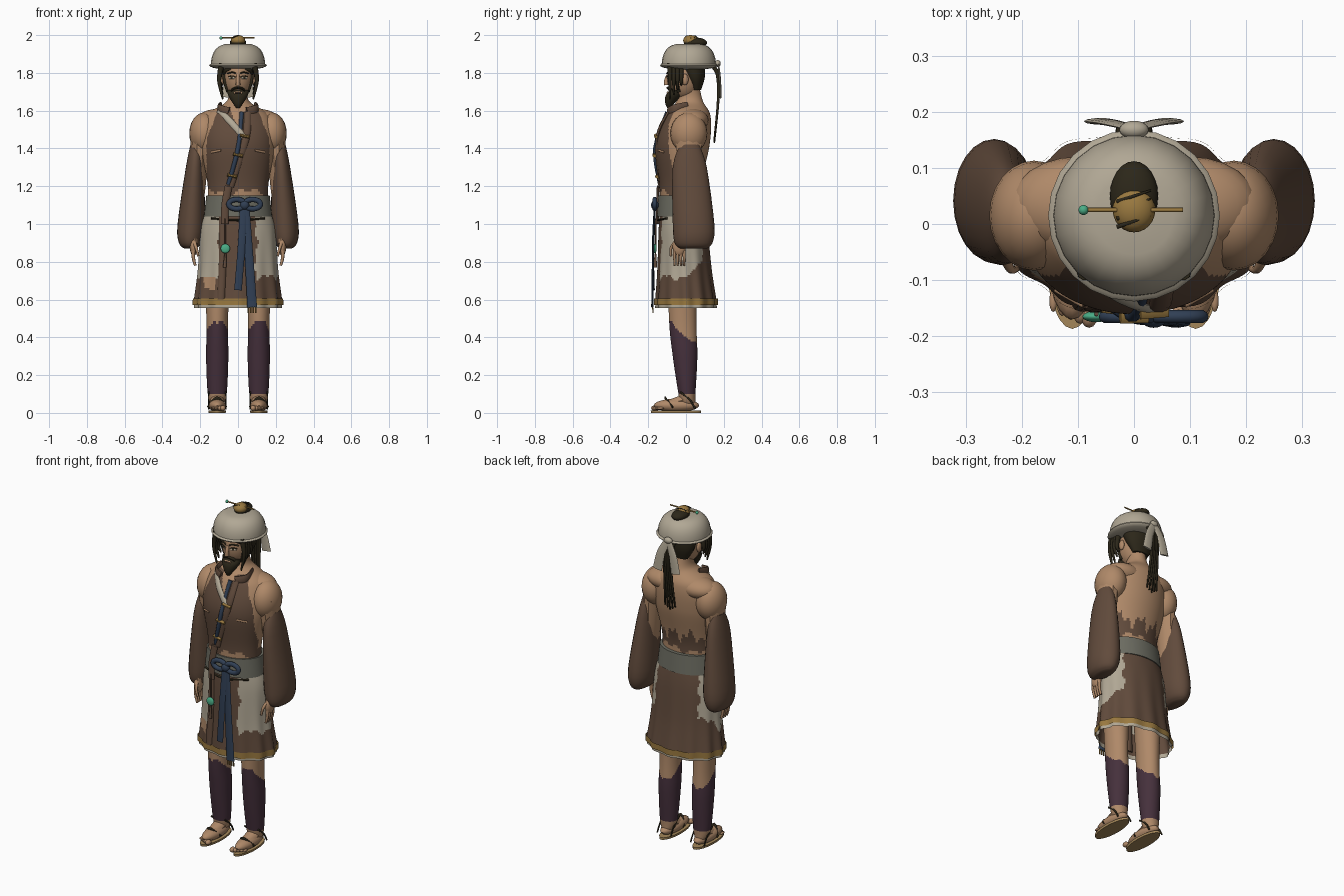
import bpy, bmesh, math
from mathutils import Vector
from mathutils.bvhtree import BVHTree

cube = bpy.data.objects.get("Cube")
if cube:
    bpy.data.objects.remove(cube, do_unlink=True)

COLOURS = {
    "skin": (.43, .25, .14), "brown": (.12, .07, .045), "cream": (.44, .39, .3),
    "purple": (.06, .03, .045), "navy": (.03, .05, .09), "gold": (.32, .19, .05),
    "jade": (.07, .42, .24), "hair": (.025, .02, .01), "belt_grey": (.15, .15, .12),
    "sole_tan": (.37, .24, .1)}
MATERIALS = {}
for colour, rgb in COLOURS.items():
    material = bpy.data.materials.new(colour)
    material.use_nodes = True
    material.diffuse_color = (*rgb, 1)
    shader = material.node_tree.nodes["Principled BSDF"]
    shader.inputs["Base Color"].default_value = (*rgb, 1)
    MATERIALS[colour] = material

SIDES = (-1, 1)
Y_AXIS, Z_AXIS = Vector((0, 1, 0)), Vector((0, 0, 1))


def finish(name, colour, bm):
    bmesh.ops.recalc_face_normals(bm, faces=bm.faces)
    mesh = bpy.data.meshes.new(name)
    bm.to_mesh(mesh)
    bm.free()
    mesh.shade_smooth()
    mesh.set_sharp_from_angle(angle=math.radians(45))
    mesh.materials.append(MATERIALS[colour])
    part = bpy.data.objects.new(name, mesh)
    bpy.context.collection.objects.link(part)
    return part


def skin_rings(name, colour, rings, caps=True):
    bm = bmesh.new()
    loops = [[bm.verts.new(point) for point in ring] for ring in rings]
    for upper, lower in zip(loops, loops[1:]):
        for i in range(len(upper)):
            bm.faces.new((upper[i - 1], upper[i], lower[i], lower[i - 1]))
    if caps:
        bm.faces.new(loops[0])
        bm.faces.new(loops[-1])
    return finish(name, colour, bm)


def smooth_rows(rows, steps):
    """Catmull-Rom interpolation of rows of numbers."""
    padded = [rows[0], *rows, rows[-1]]
    result = []
    for group in zip(padded, padded[1:], padded[2:], padded[3:]):
        for step in range(steps):
            t = step / steps
            result.append([q + t / 2 * (r - p + t * (2*p - 5*q + 4*r - s + t * (3*(q - r) + s - p)))
                           for p, q, r, s in zip(*group)])
    return result + [list(rows[-1])]


def circle(count):
    turns = [math.tau * i / count for i in range(count)]
    return [(math.cos(turn), math.sin(turn)) for turn in turns]


def loft(name, colour, rows, centre=0, lean=0, count=24, steps=4, caps=True, wave=0):
    """Level oval rings; each row holds z, half width, front y and back y."""
    rings = []
    for z, half, front, back in smooth_rows(rows, steps):
        middle, depth = (front + back) / 2, (back - front) / 2
        ring = []
        for i, (c, s) in enumerate(circle(count)):
            fold = 1 + wave * (1 - z) * math.cos(math.tau * i / 10)
            ring.append((centre + lean * (z - 1) + half * fold * c, middle + depth * fold * s, z))
        rings.append(ring)
    return skin_rings(name, colour, rings, caps)


def sweep(name, colour, path, width, thick, tip=1, side=1, up=Y_AXIS, steps=4):
    """Oval section along a path, scaled towards tip at its end."""
    points = [Vector((side * x, y, z)) for x, y, z in smooth_rows(path, steps)]
    last = len(points) - 1
    rings = []
    for i, point in enumerate(points):
        tangent = points[min(i + 1, last)] - points[max(i - 1, 0)]
        across = tangent.cross(up).normalized()
        outward = across.cross(tangent).normalized()
        scale = 1 + (tip - 1) * i / last
        rings.append([point + scale * (across * width * c + outward * thick * s)
                      for c, s in circle(10)])
    return skin_rings(name, colour, rings)


def ball(name, colour, place, size, count=24):
    bm = bmesh.new()
    bmesh.ops.create_uvsphere(bm, u_segments=count, v_segments=count // 2, radius=1)
    bmesh.ops.scale(bm, vec=size, verts=bm.verts)
    bmesh.ops.translate(bm, vec=place, verts=bm.verts)
    return finish(name, colour, bm)


def strip(name, colour, base, path, width, thick=.01, side=1):
    """Band lying on the front of another part, through x, z points."""
    mesh = base.data
    tree = BVHTree.FromPolygons([v.co for v in mesh.vertices], [p.vertices for p in mesh.polygons])
    placed = [(x, tree.ray_cast(Vector((side * x, -1, z)), Y_AXIS)[0].y, z) for x, z in path]
    sweep(name, colour, placed, width, thick, side=side)


def paint(part, rule):
    mesh = part.data
    for face in mesh.polygons:
        colour = rule(*face.center)
        if colour not in mesh.materials:
            mesh.materials.append(MATERIALS[colour])
        face.material_index = mesh.materials.find(colour)


def ragged(a):
    return (math.sin(a * 30) + math.sin(a * 70 + 1)) / 2


def vest_rule(x, y, z):
    rise = max(0, z - 1.45)
    if z > 1.62 or z < 1.17 + ragged(x) / 40:
        return "skin"
    if y < 0 and abs(x) < (z - 1.5) * .4:
        return "skin"
    chest = y < rise / 2 - .04 and abs(x) < .166 - rise * .4
    flank = z < 1.2 or y > .02 and z < 1.26 + ragged(x * 2) / 20
    return "brown" if chest or flank else "skin"


def skirt_rule(x, y, z):
    edge = (.095 if y < 0 else .14) + ragged(z) / 80
    low = .72 + ragged(x + y) / 40 + max(0, y)
    if abs(x) > edge and z > low:
        return "cream"
    return "skin" if -.18 < x < -.12 and y < 0 and z > .65 + ragged(x) / 80 else "brown"


def wrap_rule(x, y, z):
    return "purple" if .1 < z < .41 - y * .85 + ragged(x * 2) / 80 else "skin"


# Torso with torn open-backed vest
torso = loft("torso_and_vest", "skin", [
    (1.73, .05, -.04, .07), (1.65, .06, -.05, .09), (1.57, .17, -.11, .13),
    (1.42, .195, -.16, .125), (1.2, .16, -.14, .08), (1, .16, -.14, .09)], count=120, steps=16)
paint(torso, vest_rule)
strip("cream_lapel", "cream", torso, [(-.1, 1.6), (-.04, 1.54), (.03, 1.46)], .018)
strip("right_lapel", "brown", torso, [(.05, 1.59), (.04, 1.45), (-.04, 1.2)], .02)
strip("navy_trim", "navy", torso, [(.02, 1.59), (0, 1.4), (-.05, 1.21)], .012, .014)
for x, z in ((.035, 1.46), (0, 1.36), (-.03, 1.25)):
    strip("gold_clasp", "gold", torso, [(x - .025, z + .01), (x + .025, z)], .01, .02)

# Collar, shoulders, arms, sleeves and hands
for side in SIDES:
    sweep("collar", "brown", [(.05, -.09, 1.59), (.1, -.06, 1.61), (.09, .01, 1.63)],
          .01, .03, .6, side, Z_AXIS)
    strip("vest_tear", "skin", torso, [(.09, 1.39), (.14, 1.38)], .006, .006, side)
    ball("shoulder_slope", "skin", (side * .1, .035, 1.55), (.12, .085, .06))
    ball("shoulder", "skin", (side * .178, .015, 1.48), (.08, .098, .11))
    sweep("arm", "skin", [(.2, .01, 1.5), (.21, .02, 1.2), (.235, -.03, .9)], .055, .08, .4, side)
    loft("sleeve", "brown", [
        (1.42, .03, -.03, .07), (1.3, .047, -.07, .11), (1, .073, -.07, .15),
        (.9, .06, -.06, .14), (.87, .03, -.03, .11)], side * .247, side * -.06)
    ball("palm", "skin", (side * .235, -.036, .88), (.02, .035, .05))
    for i in range(4):
        y = (i - 3) * .017 - .01
        sweep("finger", "skin", [(.236, y, .86), (.236, y, .82), (.226, y, .78)],
              .011, .009, .6, side)
    sweep("thumb", "skin", [(.23, -.06, .9), (.22, -.08, .87), (.21, -.08, .83)],
          .01, .01, .6, side)

# Skirt, hem and underskirt
skirt = loft("skirt", "brown", [
    (1.06, .175, -.14, .1), (.96, .198, -.145, .115), (.75, .21, -.15, .135),
    (.58, .23, -.16, .16)], count=120, steps=20, caps=False, wave=.07)
paint(skirt, skirt_rule)
for name, colour, top, bottom, reach in (("gold_hem", "gold", .605, .57, .165),
                                         ("underskirt", "cream", .58, .555, .158)):
    loft(name, colour, [(z, reach + .068, -reach, reach) for z in (top, bottom)],
         count=120, steps=1, caps=False, wave=.07)
strip("skirt_overlap", "brown", skirt, [(-.08, 1.04), (-.08, .85), (-.09, .6)], .02)

# Belt, bow, hanging tails and pendant
loft("belt", "belt_grey", [(1.15, .168, -.147, .1), (1.04, .18, -.153, .11)], count=48)
sweep("lapel_end", "brown", [(-.05, -.147, 1.2), (-.068, -.15, 1.1), (-.07, -.15, 1)], .02, .008)
strip("waist_cord", "hair", skirt, [(-.14, 1.03), (0, 1.02), (.14, 1.03)], .006, .012)
ball("bow_knot", "navy", (.035, -.165, 1.1), (.025, .02, .025))
for side in SIDES:
    loop = [(.035 + side * .042 * (1 - c), -.165, 1.105 + s * .025) for c, s in circle(8)]
    sweep("bow_loop", "navy", loop + loop[:1], .014, .012)
sweep("short_sash_tail", "navy", [(.03, -.165, 1.1), (.02, -.175, .9), (0, -.17, .65)], .02, .005)
sweep("long_sash_tail", "navy", [(.04, -.165, 1.1), (.06, -.175, .8), (.075, -.178, .56)],
      .02, .005, 1.3)
for i in range(4):
    x = .055 + i * .013
    sweep("sash_fringe", "gold", [(x, -.177, .57), (x, -.175, .53)], .004, .003)
sweep("pendant_cord", "brown", [(-.067, -.16, 1.03), (-.067, -.162, .8)], .004, .004)
sweep("pendant_tassel", "brown", [(-.067, -.162, .84), (-.07, -.162, .77)], .005, .005, 2)
ball("jade_pendant", "jade", (-.067, -.165, .87), (.025, .01, .025))

# Legs, leg wraps, feet and sandals
for side in SIDES:
    centre = side * .11
    leg = loft("leg", "skin", [
        (.9, .08, -.1, .06), (.5, .057, -.09, .055), (.3, .059, -.07, .06),
        (.1, .05, -.04, .05), (.04, .03, -.03, .05)], centre, count=60, steps=20)
    paint(leg, wrap_rule)
    ball("foot", "skin", (centre, -.05, .04), (.045, .12, .035))
    sweep("instep", "skin", [(.11, .02, .08), (.11, -.06, .055), (.11, -.13, .035)],
          .04, .03, .7, side, Z_AXIS)
    for i in range(5):
        size = .015 - i * .002
        ball("toe", "skin", (side * (.08 + i * .016), i * .007 - .165, .025), (size, .02, size), 12)
    loft("sandal_sole", "sole_tan", [(.013, .047, -.187, .08), (0, .045, -.185, .08)],
         centre, steps=1)
    sweep("toe_strap", "hair", [(.065, -.07, .03), (.11, -.11, .08), (.158, -.07, .03)],
          .008, .004, side=side)
    for x in (.065, .155):
        sweep("ankle_strap", "hair", [(x, .05, .02), (x, .02, .07), (x, -.03, .11)],
              .005, .004, side=side, up=Vector((1, 0, 0)))

# Head, beard and face
head = ball("head", "skin", (0, -.01, 1.78), (.078, .09, .12), 32)
beard = loft("beard", "hair", [
    (1.71, .058, -.085, -.03), (1.68, .052, -.108, -.02),
    (1.64, .028, -.11, -.06), (1.615, .01, -.1, -.08)])
sweep("nose", "skin", [(0, -.095, 1.79), (0, -.105, 1.76), (0, -.105, 1.735)], .009, .009, 1.4)
strip("chin_skin", "skin", beard, [(-.02, 1.693), (.02, 1.693)], .009, .004)
strip("lips", "brown", beard, [(-.016, 1.695), (.016, 1.695)], .004, .007)
strip("hairline", "hair", head, [(-.07, 1.8), (-.05, 1.82), (.05, 1.82), (.07, 1.8)], .01)
for side in SIDES:
    strip("moustache", "hair", head, [(0, 1.722), (.025, 1.715), (.04, 1.69)], .007, .016, side)
    strip("sideburn", "hair", head, [(.073, 1.79), (.068, 1.75), (.052, 1.7)], .01, .01, side)
    strip("eye_white", "cream", head, [(.018, 1.774), (.046, 1.774)], .006, .004, side)
    strip("iris", "hair", head, [(.027, 1.775), (.037, 1.775)], .006, .006, side)
    strip("eyelid", "hair", head, [(.014, 1.777), (.03, 1.785), (.05, 1.78)], .002, .006, side)
    strip("eyebrow", "hair", head, [(.012, 1.797), (.03, 1.803), (.055, 1.797)], .004, .008, side)
    ball("ear", "skin", (side * .083, -.005, 1.765), (.012, .018, .03))

# Hair, front locks and ponytail
loft("hair_cap", "hair", [(1.87, .09, -.06, .1), (1.78, .085, -.01, .1), (1.71, .05, .03, .08)])
for side in SIDES:
    for i in range(4):
        y = i * .02 - .085
        sweep("front_lock", "hair", [(.085, y, 1.85), (.1, y, 1.76), (.08, y, 1.66 + i * .025)],
              .017, .016, .25, side)
for i in range(-2, 3):
    x = i * .011
    sweep("ponytail_strand", "hair", [
        (x, .13, 1.85), (x, .168, 1.79), (x, .17, 1.65), (x * 1.5, .15, 1.43 + abs(x))],
        .014, .014, .3)

# Hat with ribbon, topknot and hairpin
dome = [(1.84 + .115 * math.sin(i / 6), .144 * math.cos(i / 6) ** .5) for i in range(9)]
loft("hat_dome", "cream", [(z, r, .015 - r, .015 + r) for z, r in dome], steps=1)
ball("hat_brim", "cream", (0, .015, 1.84), (.153, .153, .025))
ball("ribbon_knot", "cream", (0, .168, 1.85), (.026, .016, .018))
for side in SIDES:
    sweep("ribbon_tail", "cream", [(0, .17, 1.85), (.04, .18, 1.77), (.06, .183, 1.67)],
          .02, .004, 1.5, side)
ball("topknot_base", "hair", (0, .05, 1.96), (.043, .062, .027))
ball("topknot", "gold", (0, .025, 1.972), (.038, .04, .028))
for i in range(4):
    y = i * .015 - .005
    sweep("topknot_streak", "hair", [(-.03, y, 1.985), (0, y + .01, 1.996), (.03, y + .02, 1.986)],
          .004, .003, .4, up=Z_AXIS)
sweep("hairpin", "gold", [(-.09, .025, 1.985), (.087, .025, 1.985)], .004, .004, up=Z_AXIS)
ball("hairpin_bead", "jade", (-.09, .025, 1.985), (.009, .009, .009))
